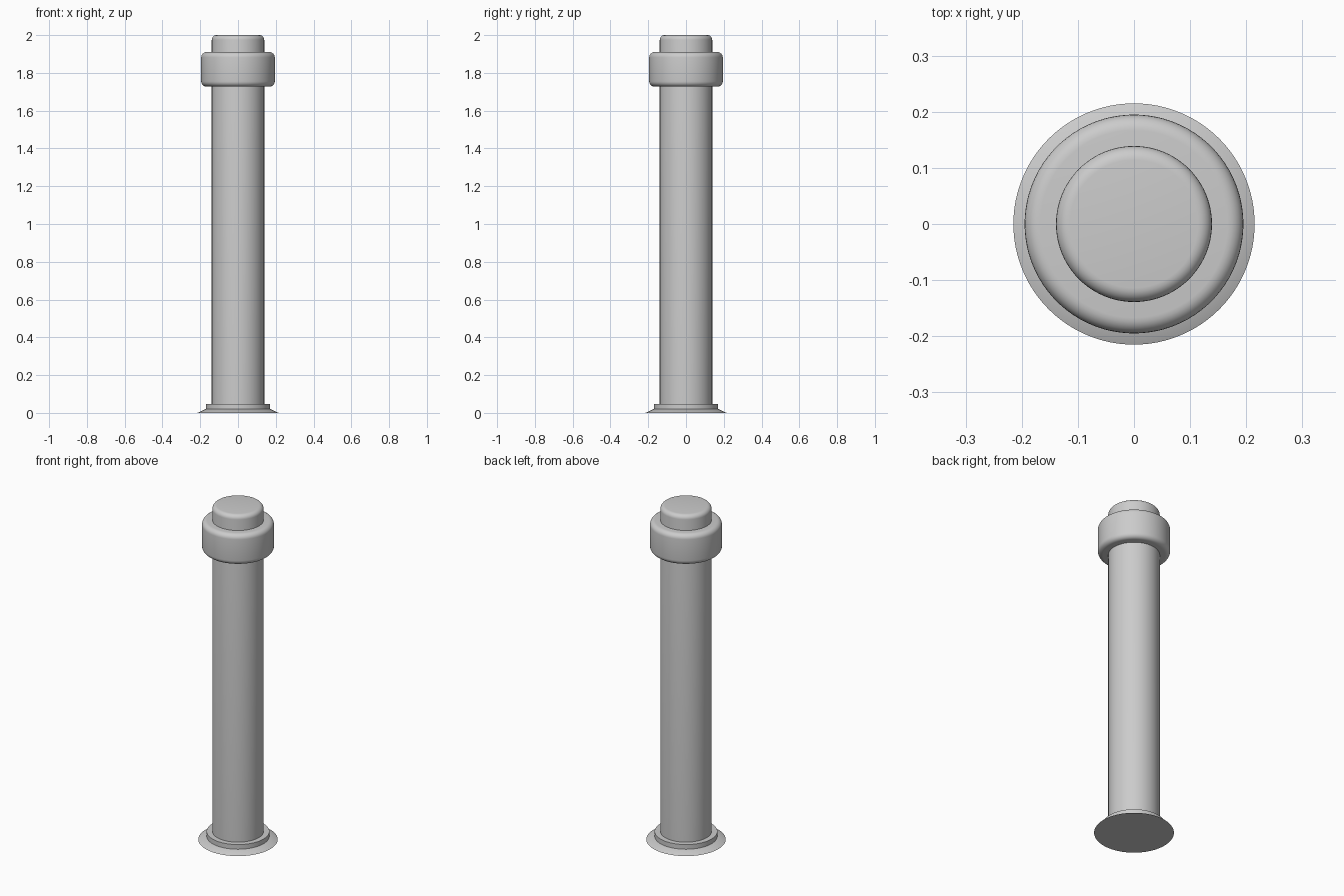
import bpy
import bmesh
from math import radians

SIDES = 96

cube = bpy.data.objects.get("Cube")
if cube:
    bpy.data.objects.remove(cube, do_unlink=True)

# Plain grey for the whole post
grey = bpy.data.materials.new("grey metal")
grey.use_nodes = True
colour = (0.6, 0.6, 0.6, 1)
grey.diffuse_color = colour
grey.node_tree.nodes["Principled BSDF"].inputs["Base Color"].default_value = colour


def round_part(name, r_bottom, r_top, z0, z1, bevel=0, bevel_bottom=False):
    """Upright round part with optionally rounded rims."""
    bm = bmesh.new()
    bmesh.ops.create_cone(bm, cap_ends=True, segments=SIDES,
                          radius1=r_bottom, radius2=r_top, depth=z1 - z0)
    bmesh.ops.translate(bm, verts=bm.verts, vec=(0, 0, (z0 + z1) / 2))
    if bevel:
        mid = (z0 + z1) / 2
        rims = [e for e in bm.edges
                if abs(e.verts[0].co.z - e.verts[1].co.z) < 1e-5
                and (bevel_bottom or e.verts[0].co.z > mid)]
        bmesh.ops.bevel(bm, geom=rims, offset=bevel, segments=6,
                        profile=0.5, affect='EDGES')
    mesh = bpy.data.meshes.new(name)
    bm.to_mesh(mesh)
    bm.free()
    obj = bpy.data.objects.new(name, mesh)
    mesh.materials.append(grey)
    bpy.context.collection.objects.link(obj)
    bpy.ops.object.select_all(action='DESELECT')
    obj.select_set(True)
    bpy.context.view_layer.objects.active = obj
    bpy.ops.object.shade_smooth_by_angle(angle=radians(30))
    return obj


# Foot: sloping flange with a stepped ring on it
round_part("base_flange", 0.215, 0.172, 0, 0.02)
round_part("base_ring", 0.17, 0.17, 0.015, 0.048)

# Shaft runs through the collar and ends in a rounded cap
round_part("shaft", 0.139, 0.139, 0.03, 2.0, bevel=0.025)
round_part("collar", 0.195, 0.195, 1.727, 1.91, bevel=0.028, bevel_bottom=True)
